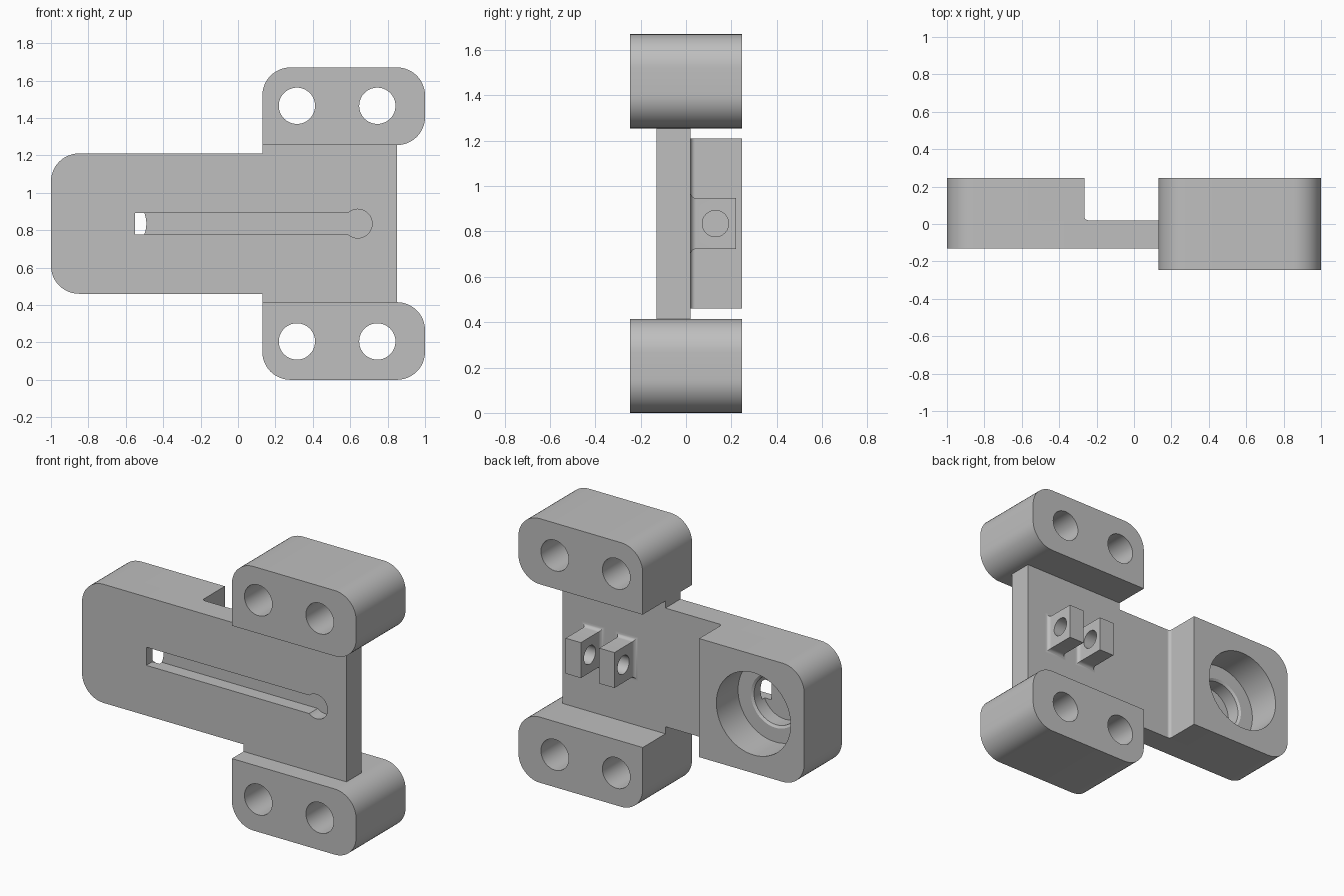
import bpy
import bmesh
from math import pi, sin, cos
from mathutils import Vector

cube = bpy.data.objects.get("Cube")
if cube:
    bpy.data.objects.remove(cube, do_unlink=True)

grey = bpy.data.materials.new("plain grey")
grey.use_nodes = True
GREY = (0.52, 0.52, 0.52, 1)
grey.diffuse_color = GREY
grey.node_tree.nodes["Principled BSDF"].inputs["Base Color"].default_value = GREY

MID = 0.835  # height of the symmetry plane


def rounded(corners, steps=12):
    """Outline from (a, b, radius) corners, with arcs where radius > 0."""
    out = []
    for i, (a, b, r) in enumerate(corners):
        p = Vector((a, b))
        if not r:
            out.append(p)
            continue
        u = (Vector(corners[i - 1][:2]) - p).normalized()
        v = (Vector(corners[(i + 1) % len(corners)][:2]) - p).normalized()
        centre = p + (u + v) * r
        for k in range(steps + 1):
            t = k / steps * pi / 2
            out.append(centre - v * r * cos(t) - u * r * sin(t))
    return out


def make_object(name, bm):
    bmesh.ops.recalc_face_normals(bm, faces=bm.faces)
    mesh = bpy.data.meshes.new(name)
    bm.to_mesh(mesh)
    bm.free()
    mesh.materials.append(grey)
    obj = bpy.data.objects.new(name, mesh)
    bpy.context.collection.objects.link(obj)
    return obj


def loft(name, rings):
    """Closed solid through a list of matching point rings."""
    bm = bmesh.new()
    rows = [[bm.verts.new(p) for p in ring] for ring in rings]
    n = len(rows[0])
    for lower, upper in zip(rows, rows[1:]):
        for i in range(n):
            j = (i + 1) % n
            bm.faces.new((lower[i], lower[j], upper[j], upper[i]))
    bm.faces.new(rows[0])
    bm.faces.new(rows[-1])
    return make_object(name, bm)


def prism(name, corners, lo, hi, axis="Y"):
    outline = rounded(corners)
    if axis == "Y":
        return loft(name, [[(a, d, b) for a, b in outline] for d in (lo, hi)])
    return loft(name, [[(a, b, d) for a, b in outline] for d in (lo, hi)])


def bore(x, z, back, front, r, r_front=None):
    """Round cutter running along y."""
    bpy.ops.mesh.primitive_cone_add(
        vertices=64, radius1=r, radius2=r if r_front is None else r_front,
        depth=back - front, location=(x, (back + front) / 2, z),
        rotation=(pi / 2, 0, 0))
    return bpy.context.object


def cut(obj, cutter):
    cutter.hide_render = True
    mod = obj.modifiers.new("cut", "BOOLEAN")
    mod.operation = "DIFFERENCE"
    mod.solver = "EXACT"
    mod.object = cutter
    bpy.context.view_layer.objects.active = obj
    bpy.ops.object.modifier_apply(modifier=mod.name)
    bpy.data.objects.remove(cutter, do_unlink=True)


def finish(obj):
    bpy.ops.object.select_all(action="DESELECT")
    obj.select_set(True)
    bpy.context.view_layer.objects.active = obj
    bpy.ops.object.shade_smooth_by_angle(angle=pi / 6)


BORE_X, FRONT, FACE, BACK = -0.645, -0.13, 0.02, 0.247
ARM_LO, ARM_HI, WIDE_LO, WIDE_HI = 0.46, 1.21, 0.415, 1.255

# Main plate, with keyhole groove in front and the bottom of the bore behind
plate = prism("main_plate", [
    (-1, ARM_LO, 0.15), (0.13, ARM_LO, 0), (0.13, WIDE_LO, 0), (0.85, WIDE_LO, 0),
    (0.85, WIDE_HI, 0), (0.13, WIDE_HI, 0), (0.13, ARM_HI, 0), (-1, ARM_HI, 0.15)],
    FRONT, FACE)
SLOT_H = 0.0575
cut(plate, prism("slot_cutter", [
    (-0.55, MID - SLOT_H, 0), (0.64, MID - SLOT_H, 0),
    (0.64, MID + SLOT_H, 0), (-0.55, MID + SLOT_H, 0)], -0.3, -0.045))
cut(plate, bore(0.64, MID, -0.045, -0.3, 0.077))
cut(plate, bore(BORE_X, MID, 0.1, -0.07, 0.155))
finish(plate)

# Thick end block with stepped, chamfered bore
block = prism("end_block", [
    (-1, ARM_LO, 0.15), (-0.265, ARM_LO, 0),
    (-0.265, ARM_HI, 0), (-1, ARM_HI, 0.15)], FACE, BACK)
cut(block, bore(BORE_X, MID, 0.4, 0.03, 0.26))
cut(block, bore(BORE_X, MID, 0.04, 0.01, 0.185, 0.14))
finish(block)

# Fillet where the block meets the plate
finish(prism("block_fillet", [
    (-0.265, FACE, 0.02), (-0.265, FACE + 0.02, 0), (-0.275, FACE + 0.02, 0),
    (-0.275, FACE - 0.01, 0), (-0.245, FACE - 0.01, 0), (-0.245, FACE, 0)],
    ARM_LO, ARM_HI, "Z"))

# Mounting feet above and below, each with two through holes
for name, sign in (("upper_foot", 1), ("lower_foot", -1)):
    def height(h):
        return MID + sign * h
    foot = prism(name, [
        (0.13, height(0.42), 0), (1, height(0.42), 0.15),
        (1, height(0.835), 0.15), (0.13, height(0.835), 0.15)], -BACK, BACK)
    for x in (0.315, 0.745):
        cut(foot, bore(x, height(0.63), 0.4, -0.4, 0.097))
    finish(foot)

# Pair of drilled lugs with flared bases
FLARE = 0.025
for name, x in (("inner_lug", 0.4), ("outer_lug", 0.635)):
    sections = [(FACE - 0.01, FLARE)]
    for k in range(9):
        t = k / 8 * pi / 2
        sections.append((FACE + FLARE * (1 - cos(t)), FLARE * (1 - sin(t))))
    sections.append((0.22, 0))
    rings = []
    for y, grow in sections:
        w, h = 0.053 + grow, 0.112 + grow
        rings.append([(x - w, y, MID - h), (x + w, y, MID - h),
                      (x + w, y, MID + h), (x - w, y, MID + h)])
    lug = loft(name, rings)
    bpy.ops.mesh.primitive_cylinder_add(
        vertices=48, radius=0.058, depth=0.4,
        location=(x, 0.13, MID), rotation=(0, pi / 2, 0))
    cut(lug, bpy.context.object)
    finish(lug)
